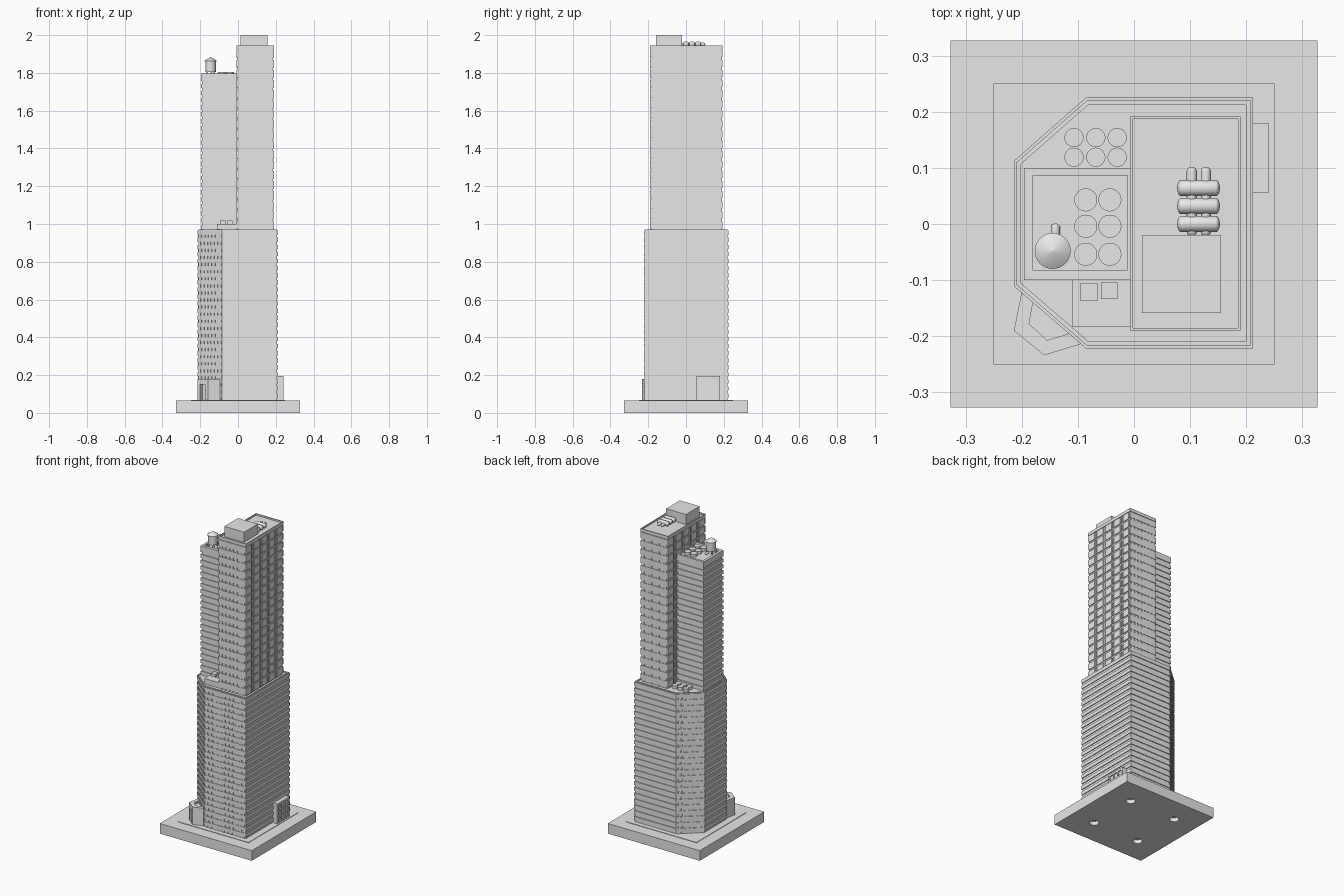
import bpy, bmesh, math
from mathutils import Vector, Matrix

cube = bpy.data.objects.get("Cube")
if cube:
    bpy.data.objects.remove(cube, do_unlink=True)

grey = bpy.data.materials.new("plain grey")
grey.use_nodes = True
grey.diffuse_color = (0.8, 0.8, 0.8, 1)
grey.node_tree.nodes["Principled BSDF"].inputs["Base Color"].default_value = (0.8, 0.8, 0.8, 1)


# Helpers
def finish(bm, name, smooth=False):
    bmesh.ops.recalc_face_normals(bm, faces=bm.faces)
    mesh = bpy.data.meshes.new(name)
    bm.to_mesh(mesh)
    bm.free()
    mesh.materials.append(grey)
    ob = bpy.data.objects.new(name, mesh)
    bpy.context.collection.objects.link(ob)
    if smooth:
        bpy.ops.object.select_all(action='DESELECT')
        ob.select_set(True)
        bpy.context.view_layer.objects.active = ob
        bpy.ops.object.shade_smooth_by_angle(angle=math.radians(40))
    return ob


def rect(x0, x1, y0, y1):
    return [(x0, y0), (x1, y0), (x1, y1), (x0, y1)]


def prism(bm, pts, z0, z1, inner=None):
    """Extruded outline; with an inner outline it becomes a frame."""
    n = len(pts)
    loops = [[bm.verts.new((x, y, z)) for x, y in p]
             for p in ([pts] if inner is None else [pts, inner]) for z in (z0, z1)]

    def bridge(a, b):
        for i in range(n):
            j = (i + 1) % n
            bm.faces.new((a[i], a[j], b[j], b[i]))
    bridge(loops[0], loops[1])
    if inner is None:
        bm.faces.new(loops[0][::-1])
        bm.faces.new(loops[1])
    else:
        bridge(loops[3], loops[2])
        bridge(loops[1], loops[3])
        bridge(loops[2], loops[0])


def inset(pts, d):
    out = []
    for i, p in enumerate(pts):
        p = Vector(p)
        a = (p - Vector(pts[i - 1])).normalized()
        b = (Vector(pts[(i + 1) % len(pts)]) - p).normalized()
        na, nb = Vector((-a.y, a.x)), Vector((-b.y, b.x))
        out.append(tuple(p + (na + nb) * d / (1 + na.dot(nb))))
    return out


def strip(bm, p, q, a, b, depth, z0, z1):
    """Thin box on the wall line p-q, from fraction a to b, standing out by depth."""
    p, q = Vector(p), Vector(q)
    t = (q - p).normalized()
    out = Vector((t.y, -t.x))
    s, e = p.lerp(q, a), p.lerp(q, b)
    prism(bm, [tuple(v) for v in (s - out * 0.003, s + out * depth, e + out * depth, e - out * 0.003)], z0, z1)


def piers(bm, p, q, count, z0, z1, shift=0.0, depth=0.0035):
    for i in range(count):
        c = (i + 0.5 + shift) / count
        strip(bm, p, q, c - 0.25 / count, min(c + 0.25 / count, 1), depth, z0, z1)


def lathe(bm, profile, matrix, sides=24):
    """Revolved (radius, height) profile with closed ends."""
    rings = [[bm.verts.new(matrix @ Vector((r * math.cos(k * math.tau / sides),
                                            r * math.sin(k * math.tau / sides), h)))
              for k in range(sides)] for r, h in profile]
    for a, b in zip(rings, rings[1:]):
        for k in range(sides):
            m = (k + 1) % sides
            bm.faces.new((a[k], a[m], b[m], b[k]))
    bm.faces.new(rings[0][::-1])
    bm.faces.new(rings[-1])


def capsule(bm, start, end, r, cap):
    start, end = Vector(start), Vector(end)
    length = (end - start).length
    arc = [i * math.pi / 10 for i in range(6)]
    half = [(r * max(math.sin(a), 0.05), cap * (1 - math.cos(a))) for a in arc]
    profile = half + [(x, length - h) for x, h in reversed(half)]
    turn = (end - start).to_track_quat('Z', 'Y').to_matrix().to_4x4()
    lathe(bm, profile, Matrix.Translation(start) @ turn, 16)


def carve(ob, bm):
    cutter = finish(bm, "cutter")
    cutter.hide_render = True
    mod = ob.modifiers.new("carve", 'BOOLEAN')
    mod.operation, mod.object, mod.solver = 'DIFFERENCE', cutter, 'EXACT'
    bpy.context.view_layer.objects.active = ob
    bpy.ops.object.modifier_apply(modifier=mod.name)
    bpy.data.objects.remove(cutter, do_unlink=True)


# Base with four round sockets underneath, and a thin pavement
bm = bmesh.new()
prism(bm, rect(-0.327, 0.327, -0.327, 0.327), 0, 0.065)
base = finish(bm, "base")
bm = bmesh.new()
for x in (-0.165, 0.165):
    for y in (-0.165, 0.165):
        lathe(bm, [(0.028, -0.02), (0.028, 0.025)], Matrix.Translation((x, y, 0)))
carve(base, bm)
bm = bmesh.new()
prism(bm, rect(-0.25, 0.25, -0.25, 0.25), 0.06, 0.068)
finish(bm, "pavement")

# Lower tower: recessed core, floor bands, window piers and parapet
foot = [(0.2125, -0.2215), (0.2125, 0.225), (-0.086, 0.225),
        (-0.214, 0.1125), (-0.214, -0.111), (-0.086, -0.2215)]
core = inset(foot, 0.005)
bm = bmesh.new()
prism(bm, core, 0.06, 0.955)
prism(bm, core, 0.95, 0.97, inset(foot, 0.0125))
floors, low, high = 24, 0.065, 0.965
h = (high - low) / floors
for f in range(floors):
    z = low + f * h
    prism(bm, foot, z + 0.4 * h, z + h)
    for edge, count in ((2, 7), (4, 7), (5, 10)):
        piers(bm, core[edge], core[(edge + 1) % 6], count, z - 0.001, z + 0.4 * h + 0.001, 0.25 * (f % 2))
finish(bm, "lower_tower")

# Small upper tower with continuous floor bands
small = rect(-0.196, -0.004, -0.1, 0.1)
bm = bmesh.new()
prism(bm, inset(small, 0.005), 0.95, 1.787)
prism(bm, small, 1.775, 1.797, rect(-0.18, -0.012, -0.082, 0.086))
floors, low, high = 22, 0.955, 1.78
h = (high - low) / floors
for f in range(floors):
    prism(bm, small, low + (f + 0.4) * h, low + (f + 1) * h)
finish(bm, "small_tower")

# Tall upper tower: windowed ends, panelled long sides
tall = rect(-0.007, 0.19, -0.19, 0.192)
wall = inset(tall, 0.005)
bm = bmesh.new()
prism(bm, wall, 0.95, 1.935)
prism(bm, tall, 1.925, 1.945, wall)
floors, low, high = 18, 0.96, 1.922
h = (high - low) / floors
bays, unit = 5, 1 / 24
for f in range(floors):
    z = low + f * h
    for p, q in ((0, 1), (2, 3)):
        strip(bm, wall[p], wall[q], -0.026, 1.026, 0.005, z + 0.3 * h, z + h)
        piers(bm, wall[p], wall[q], 7, z - 0.001, z + 0.3 * h + 0.001)
    for p, q in ((1, 2), (3, 0)):
        for b in range(bays):
            a = 5 * b * unit
            strip(bm, wall[p], wall[q], a, a + 3.4 * unit, 0.005, z + 0.2 * h, z + h)
            if b < bays - 1:
                strip(bm, wall[p], wall[q], a + 3.9 * unit, a + 4.5 * unit, 0.005, z + 0.2 * h, z + h)
finish(bm, "tall_tower")

# Penthouse, and the terrace block with its vents
bm = bmesh.new()
prism(bm, rect(0.014, 0.155, -0.159, -0.02), 1.93, 2.0)
finish(bm, "penthouse")
bm = bmesh.new()
prism(bm, rect(-0.11, -0.004, -0.184, -0.097), 0.95, 1.0)
prism(bm, rect(-0.096, -0.064, -0.136, -0.106), 0.995, 1.018)
prism(bm, rect(-0.059, -0.029, -0.134, -0.104), 0.995, 1.018)
finish(bm, "terrace_block")

# Round roof fans
def fans(name, xs, ys, r, z0, z1):
    bm = bmesh.new()
    for x in xs:
        for y in ys:
            lathe(bm, [(r, z0), (r, z1)], Matrix.Translation((x, y, 0)), 32)
    finish(bm, name, True)


fans("terrace_fans", (-0.107, -0.068, -0.03), (0.119, 0.154), 0.017, 0.95, 0.985)
fans("roof_fans", (-0.086, -0.043), (-0.054, -0.004, 0.043), 0.0205, 1.78, 1.804)

# Water tank on legs with a conical roof and a feed pipe
bm = bmesh.new()
place = Matrix.Translation((-0.145, -0.048, 0))
lathe(bm, [(0.028, 1.805), (0.028, 1.862)], place, 32)
lathe(bm, [(0.032, 1.86), (0.032, 1.864), (0.001, 1.884)], place, 32)
for x in (-0.163, -0.127):
    for y in (-0.066, -0.03):
        prism(bm, rect(x - 0.004, x + 0.004, y - 0.004, y + 0.004), 1.78, 1.81)
capsule(bm, (-0.14, -0.03, 1.796), (-0.14, 0.001, 1.796), 0.008, 0.007)
finish(bm, "water_tank", True)

# Rooftop cooling cylinders and pipes
bm = bmesh.new()
for y in (0.0, 0.032, 0.064):
    capsule(bm, (0.077, y, 1.953), (0.153, y, 1.953), 0.0145, 0.007)
for x in (0.103, 0.128):
    capsule(bm, (x, -0.022, 1.951), (x, 0.102, 1.951), 0.009, 0.008)
finish(bm, "cooling_units", True)

# Corner entrance with sunken roof and doorway
bm = bmesh.new()
prism(bm, [(-0.2, -0.12), (-0.214, -0.19), (-0.16, -0.234), (-0.095, -0.214), (-0.1, -0.13)], 0.06, 0.18)
entrance = finish(bm, "corner_entrance")
bm = bmesh.new()
prism(bm, [(-0.18, -0.14), (-0.187, -0.178), (-0.155, -0.207), (-0.118, -0.196), (-0.12, -0.15)], 0.165, 0.2)
carve(entrance, bm)
bm = bmesh.new()
door = (Vector((-0.214, -0.19)), Vector((-0.16, -0.234)))
back = Vector((0.012, 0.015))
s, e = door[0].lerp(door[1], 0.25), door[0].lerp(door[1], 0.75)
prism(bm, [tuple(v) for v in (s - back, e - back, e + back, s + back)], 0.069, 0.15)
carve(entrance, bm)

# Side entrance with a grid of sunken panes
bm = bmesh.new()
prism(bm, rect(0.205, 0.24, 0.055, 0.18), 0.06, 0.195)
side = finish(bm, "side_entrance")
bm = bmesh.new()
for i in range(3):
    for j in range(3):
        y, z = 0.066 + i * 0.037, 0.075 + j * 0.038
        prism(bm, rect(0.233, 0.25, y, y + 0.029), z, z + 0.03)
carve(side, bm)
